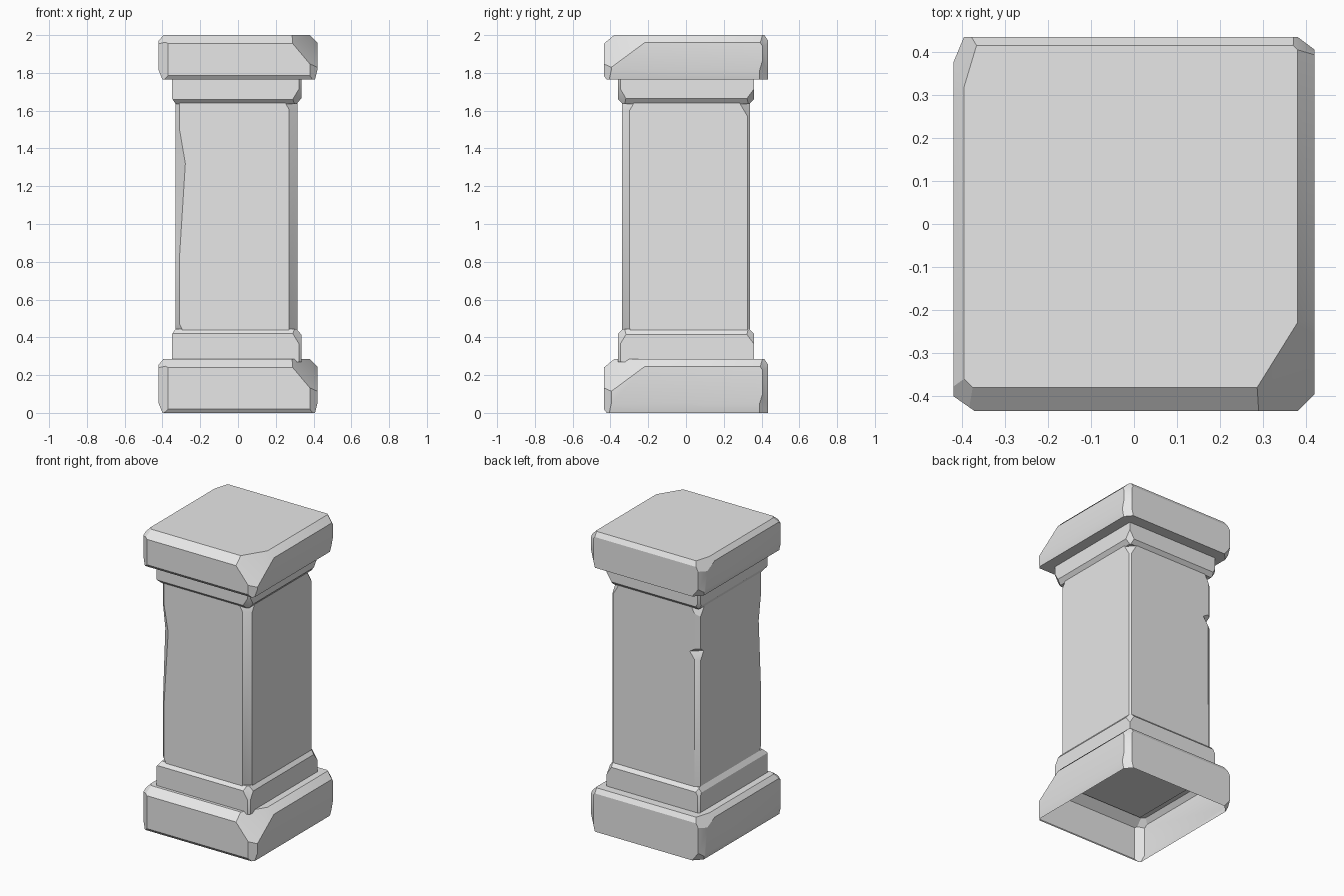
import bpy
import bmesh
from mathutils import Vector

cube = bpy.data.objects.get("Cube")
if cube:
    bpy.data.objects.remove(cube, do_unlink=True)

stone = bpy.data.materials.new("pale grey stone")
stone.use_nodes = True
colour = (0.8, 0.8, 0.8, 1)
stone.diffuse_color = colour
stone.node_tree.nodes["Principled BSDF"].inputs["Base Color"].default_value = colour


def add_object(name, bm):
    bmesh.ops.recalc_face_normals(bm, faces=bm.faces)
    mesh = bpy.data.meshes.new(name)
    bm.to_mesh(mesh)
    bm.free()
    mesh.materials.append(stone)
    obj = bpy.data.objects.new(name, mesh)
    bpy.context.collection.objects.link(obj)
    return obj


def select_only(obj):
    bpy.ops.object.select_all(action='DESELECT')
    obj.select_set(True)
    bpy.context.view_layer.objects.active = obj


def smooth(obj):
    select_only(obj)
    bpy.ops.object.shade_smooth_by_angle(angle=0.5)


def hewn_block(name, low, high, cuts, open_base=False):
    """Box with flat cuts; each cut gives signed setbacks from an edge or corner."""
    low, high = Vector(low), Vector(high)
    bm = bmesh.new()
    bmesh.ops.create_cube(bm, size=1)
    for v in bm.verts:
        v.co = [(l + h) / 2 + c * (h - l) for l, h, c in zip(low, high, v.co)]
    for cut in cuts:
        normal = Vector([1 / d if d else 0 for d in cut])
        point = Vector([h if d > 0 else l for l, h, d in zip(low, high, cut)])
        axis = next(i for i in range(3) if cut[i])
        point[axis] -= cut[axis]
        bmesh.ops.bisect_plane(bm, geom=bm.verts[:] + bm.edges[:] + bm.faces[:],
                               plane_co=point, plane_no=normal.normalized(),
                               clear_outer=True)
        rim = [e for e in bm.edges if e.is_boundary]
        bmesh.ops.holes_fill(bm, edges=rim, sides=0)
    bmesh.ops.remove_doubles(bm, verts=bm.verts, dist=0.0005)
    bmesh.ops.recalc_face_normals(bm, faces=bm.faces)
    if open_base:
        under = [f for f in bm.faces if f.normal.z < -0.95]
        bmesh.ops.delete(bm, geom=under, context='FACES')
    return add_object(name, bm)


def notch(obj, corner, reach, top, middle, bottom):
    """Chip a wedge out of a vertical edge, deepest at the middle height."""
    x, y = corner
    sx, sy = (1 if x > 0 else -1), (1 if y > 0 else -1)
    e = 0.02
    bm = bmesh.new()
    points = [(x, y, top), (x, y, bottom),
              (x - sx * reach[0], y + sy * e, middle),
              (x + sx * e, y - sy * reach[1], middle),
              (x + sx * 0.1, y + sy * 0.1, middle)]
    for p in points:
        bm.verts.new(p)
    bmesh.ops.convex_hull(bm, input=bm.verts)
    cutter = add_object("chip_cutter", bm)
    cutter.hide_render = True
    mod = obj.modifiers.new("chip", 'BOOLEAN')
    mod.operation = 'DIFFERENCE'
    mod.solver = 'EXACT'
    mod.object = cutter
    select_only(obj)
    bpy.ops.object.modifier_apply(modifier=mod.name)
    bpy.data.objects.remove(cutter, do_unlink=True)


# Base and cap share the same worn slab shape
slab_cuts = [
    (0, -.055, .045), (.04, 0, .04), (-.025, 0, .03), (0, .02, .03),
    (.168, -.27, .2), (-.1, -.1, .07), (.07, .07, .1), (-.06, .2, .1),
    (.04, -.04, 0), (-.05, -.035, 0), (-.025, .06, 0), (.04, .03, 0),
    (-.02, 0, -.05), (.012, 0, -.05), (0, -.015, -.02),
    (-.07, .07, -.09), (.05, .06, -.2),
]
smooth(hewn_block("base_slab", (-.42, -.435, 0), (.42, .435, .285), slab_cuts, True))
smooth(hewn_block("cap_slab", (-.42, -.435, 1.765), (.42, .435, 2), slab_cuts))

# Collars taper towards the shaft
for name, z0, z1, side in (("lower_collar", .27, .445, 1), ("upper_collar", 1.635, 1.78, -1)):
    cuts = [(-.02, 0, side * .03), (.025, 0, side * .03),
            (0, -.025, side * .025), (0, .025, side * .025),
            (.06, -.06, side * .1), (-.04, .04, side * .07),
            (.05, .06, side * .08), (.012, -.012, 0), (-.012, .012, 0)]
    smooth(hewn_block(name, (-.35, -.36, z0), (.335, .36, z1), cuts))

# Shaft with worn corners and two chips
shaft = hewn_block("shaft", (-.33, -.34, .43), (.315, .338, 1.65), [
    (.045, -.04, 0), (-.02, -.02, 0), (-.03, .02, 0), (.012, .012, 0),
    (.07, -.07, .12), (.06, .06, .1), (-.06, .07, .1), (.05, -.05, -.1),
    (-.04, -.04, -.08)])
notch(shaft, (-.33, -.34), (.075, .06), 1.62, 1.32, .5)
notch(shaft, (-.33, .338), (.09, .07), 1.38, 1.34, 1.25)
smooth(shaft)
